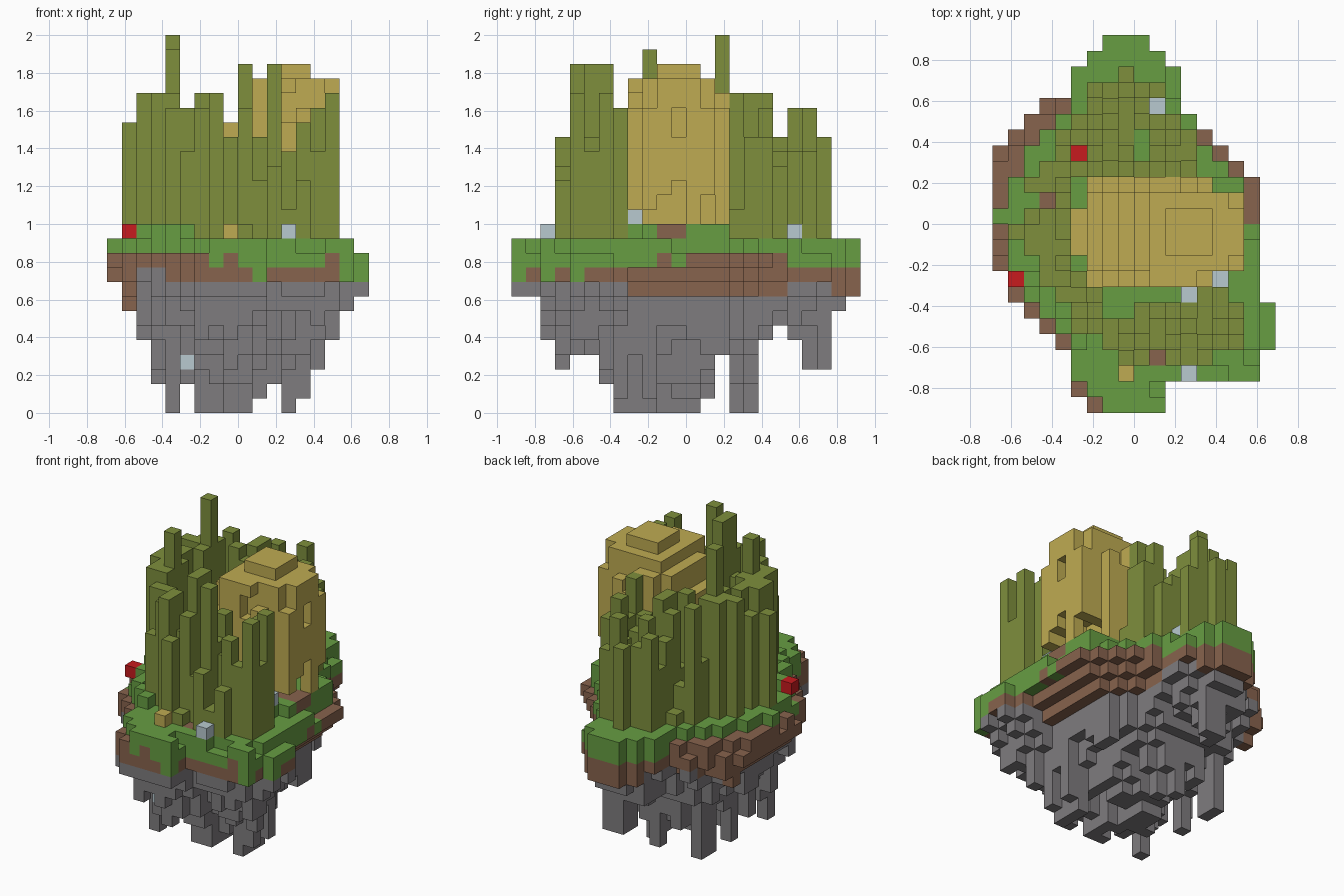
import bpy
import bmesh
import random
from mathutils import Vector

random.seed(7)
cube = bpy.data.objects.get("Cube")
if cube:
    bpy.data.objects.remove(cube, do_unlink=True)

UNIT = 2 / 26
NX, NY = 18, 24
GROUND = 12            # first level above the turf

# Colour of each part
COLOURS = {
    "grass": (0.135, 0.34, 0.055),
    "dirt": (0.245, 0.125, 0.075),
    "rock": (0.21, 0.2, 0.21),
    "reeds": (0.21, 0.275, 0.046),
    "hollow_dome": (0.52, 0.41, 0.085),
    "red_blooms": (0.57, 0.011, 0.013),
    "pebbles": (0.48, 0.59, 0.63),
}

# Island outline: first and last cell of every row, front to back
ROWS = [(6, 10), (5, 10), (5, 16), (5, 16), (4, 17), (3, 17), (2, 17), (1, 16),
        (1, 16), (0, 16), (0, 16), (0, 16), (0, 16), (0, 16), (0, 16), (0, 15),
        (0, 14), (1, 13), (2, 12), (3, 11), (5, 11), (5, 11), (6, 10), (7, 9)]

# Lowest rock level allowed across the width and along the depth
LOW_X = [9, 8, 5, 2, 0, 2, 0, 0, 0, 0, 1, 2, 0, 1, 3, 5, 7, 8]
LOW_Y = [8, 8, 5, 3, 4, 4, 2, 0, 0, 0, 0, 0, 0, 1, 4, 0, 0, 5, 6, 5, 3, 3, 7, 8]

# Highest reed level allowed across the width and along the depth
HIGH_X = [0, 20, 22, 22, 22, 21, 22, 22, 19, 22, 19, 22, 19, 20, 21, 22, 0, 0]
HIGH_Y = [0, 0, 0, 19, 22, 22, 22, 21, 22, 22, 22, 22,
          22, 22, 22, 23, 22, 22, 19, 21, 21, 19, 0, 0]

# Reed beds: runs of cells in each row
BEDS = {3: [(8, 9), (11, 13)], 4: [(7, 15)], 5: [(5, 15)], 6: [(5, 6), (9, 15)],
        7: [(4, 6), (13, 14)], 8: [(3, 5)], 9: [(3, 4)], 10: [(2, 4)],
        11: [(1, 4)], 12: [(2, 4)], 13: [(4, 4)], 14: [(2, 4)], 15: [(3, 12)],
        16: [(4, 4), (6, 8), (10, 12)], 17: [(4, 8), (10, 12)], 18: [(5, 11)],
        19: [(6, 9)], 20: [(6, 10)], 21: [(8, 8)]}

voxels = {}


def put(part, i, j, low, high):
    """Fill one upright run of voxels, low to high - 1."""
    for k in range(low, high):
        voxels[i, j, k] = part


def inside(i, j):
    return 0 <= j < NY and ROWS[j][0] <= i <= ROWS[j][1]


def edge_depth(i, j):
    """Number of cells between this one and the island's rim."""
    depth = 0
    while all(inside(i + a, j + b)
              for a in range(-depth - 1, depth + 2)
              for b in range(-depth - 1, depth + 2)
              if abs(a) + abs(b) <= depth + 1):
        depth += 1
    return depth


def reach_limits(levels, limit, best):
    """Let one cell in every row and column reach its limit."""
    for axis, size in ((0, NX), (1, NY)):
        for n in range(size):
            line = [c for c in levels if c[axis] == n]
            if line:
                peak = best(line)
                levels[peak] = limit[peak]


def bare_rim(i, j):
    """Rim cells where the turf has worn away."""
    first, last = ROWS[j]
    left = i == first and j < 20 and j not in (2, 3, 8, 12)
    left = left or (i == first + 1 and 15 <= j < 20)
    return left or (i == last and 12 <= j < 18)


def turf_bottom(i, j, depth):
    """Turf is thin on the middle and right, thick at both ends."""
    if 10 <= j <= 18 or (j < 10 and (i == 8 or 13 <= i <= 15)):
        return 11
    return 9 if depth == 0 and (i, j) in ((10, 0), (16, 2), (17, 4)) else 10


# Underside of the island: a ragged cone with one deep cell in each row
cells = [(i, j) for j in range(NY) for i in range(NX) if inside(i, j)]
depths = {c: edge_depth(*c) for c in cells}
low_limit = {(i, j): max(LOW_X[i], LOW_Y[j]) for i, j in cells}
bottoms = {}
for i, j in cells:
    depth = depths[i, j]
    level = round(9.2 - depth - random.uniform(0, 2.4))
    if depth == 0:
        level = 8 if j < 2 or j > 21 else random.choice((8, 9, 9))
    bottoms[i, j] = max(level, low_limit[i, j])
reach_limits(bottoms, low_limit, lambda line: min(
    line, key=lambda c: low_limit[c] - 0.4 * depths[c] + random.random()))

# Island body: rock below, dirt between, turf on top
for i, j in cells:
    depth, bottom = depths[i, j], bottoms[i, j]
    if i > 11 and 8 <= j < 18 and depth < 3:
        bottom = 10 - depth
    dirt_from = 9 if j < 8 or 18 < j < 22 else 8
    if i in (2, 3) and j < 8:
        dirt_from = 10
    put("rock", i, j, bottom, dirt_from)
    put("dirt", i, j, max(bottom, dirt_from), 11)
    if bare_rim(i, j):
        if i == ROWS[j][0] and random.random() < 0.3:
            del voxels[i, j, 10]
    else:
        worn = i == 17 or (depth == 0 and j not in (0, 12, 23) and random.random() < 0.4)
        put("grass", i, j, turf_bottom(i, j, depth), 11 if worn else GROUND)
        if worn:
            put("grass", i, j, 10, 11)
put("dirt", 1, 16, 7, 9)
for i, j in [(10, 3), (3, 13)]:
    put("dirt", i, j, 11, GROUND)

# Hanging rock spikes
SPIKES = [(4, 7, 0), (5, 7, 2), (4, 8, 2), (3, 8, 3), (5, 6, 2), (12, 8, 0),
          (12, 9, 0), (13, 9, 1), (11, 9, 2), (4, 15, 0), (4, 16, 0), (8, 20, 3),
          (8, 21, 3), (7, 10, 0), (7, 11, 0), (8, 11, 0), (8, 10, 1), (9, 11, 1)]
for i, j, bottom in SPIKES:
    put("rock", i, j, bottom, 8)

# Raised turf in front of the dome and among the reeds
for j in range(9, 15):
    for i in range(12, 16):
        put("dirt" if j in (10, 11) else "grass", i, j, GROUND, GROUND + 1)
for i, j in [(3, 7), (4, 5), (2, 8), (3, 6), (5, 4), (9, 16), (9, 17), (14, 8)]:
    put("grass", i, j, GROUND, GROUND + 1)


# Hollow dome: stepped roof, lower at the back, open on its left side
BACK_STEPS = {5: 16, 6: 17, 7: 19, 8: 20, 9: 22}


def dome_top(i, j):
    if 11 <= i <= 13 and 10 <= j <= 12:
        return 24
    if i in BACK_STEPS:
        return BACK_STEPS[i] - (2 if j in (8, 14) else 0)
    if (i == 15 and j in (9, 13)) or (j in (8, 14) and i == 13):
        return 21
    return 22 if j == 14 else 23


def dome_solid(i, j, k):
    if j in (8, 14) and not 6 <= i <= 13:
        return False
    if i == 5 and not 10 <= j <= 12:
        return False
    if i >= 14 and j == 11 and k in (19, 20):          # window
        return False
    if j in (8, 14) and i == 12 and k in (20, 21):     # side windows
        return False
    if i >= 13 and 9 <= j <= 13 and k < 16:            # mouth and posts
        return (j == 9 and k > 13) or (j == 12 and i == 15) or (j in (10, 13) and k > 14)
    return True


for i in range(5, 16):
    for j in range(8, 15):
        for k in range(GROUND, dome_top(i, j)):
            if (i, j, k) not in voxels and dome_solid(i, j, k):
                put("hollow_dome", i, j, k, k + 1)

# Reeds: random heights under the outline, with a peak in each row
bed = [(i, j) for j, runs in BEDS.items() for a, b in runs for i in range(a, b + 1)]
high_limit = {(i, j): min(HIGH_X[i], HIGH_Y[j]) for i, j in bed}
heights = {c: high_limit[c] - random.choice((0, 1, 2, 3, 4, 5, 6)) for c in bed}
reach_limits(heights, high_limit, lambda line: max(
    line, key=lambda c: high_limit[c] + random.random()))
heights.update({(4, 14): 26, (4, 9): 25, (9, 5): 24, (11, 4): 24, (9, 6): 24,
                (12, 3): 14, (13, 3): 16})
for (i, j), top in heights.items():
    put("reeds", i, j, GROUND, top)

# Small loose blocks
for part, spots in {
    "red_blooms": [(1, 8, 12), (5, 16, 12)],
    "pebbles": [(12, 2, 12), (12, 7, 12), (14, 8, 13), (10, 19, 12), (5, 6, 3)],
    "hollow_dome": [(8, 2, 12)],
}.items():
    for i, j, k in spots:
        put(part, i, j, k, k + 1)


def build(part):
    """Make one object from the exposed faces of a part's voxels."""
    bm = bmesh.new()
    for cell, owner in voxels.items():
        if owner != part:
            continue
        centre = Vector(cell) + Vector((0.5 - NX / 2, 0.5 - NY / 2, 0.5))
        for axis in range(3):
            for side in (-1, 1):
                step = [0, 0, 0]
                step[axis] = side
                if tuple(c + s for c, s in zip(cell, step)) in voxels:
                    continue
                normal = Vector(step) / 2
                u = Vector((0, 0, 0))
                u[(axis + 1) % 3] = 0.5
                v = normal.cross(u) * 2
                bm.faces.new([bm.verts.new((centre + normal + a * u + b * v) * UNIT)
                              for a, b in ((-1, -1), (1, -1), (1, 1), (-1, 1))])
    bmesh.ops.remove_doubles(bm, verts=bm.verts, dist=UNIT / 100)
    mesh = bpy.data.meshes.new(part)
    bm.to_mesh(mesh)
    bm.free()
    mat = bpy.data.materials.new(part + "_colour")
    mat.use_nodes = True
    colour = (*COLOURS[part], 1)
    mat.diffuse_color = colour
    mat.node_tree.nodes["Principled BSDF"].inputs["Base Color"].default_value = colour
    mesh.materials.append(mat)
    bpy.context.collection.objects.link(bpy.data.objects.new(part, mesh))


for name in COLOURS:
    build(name)
